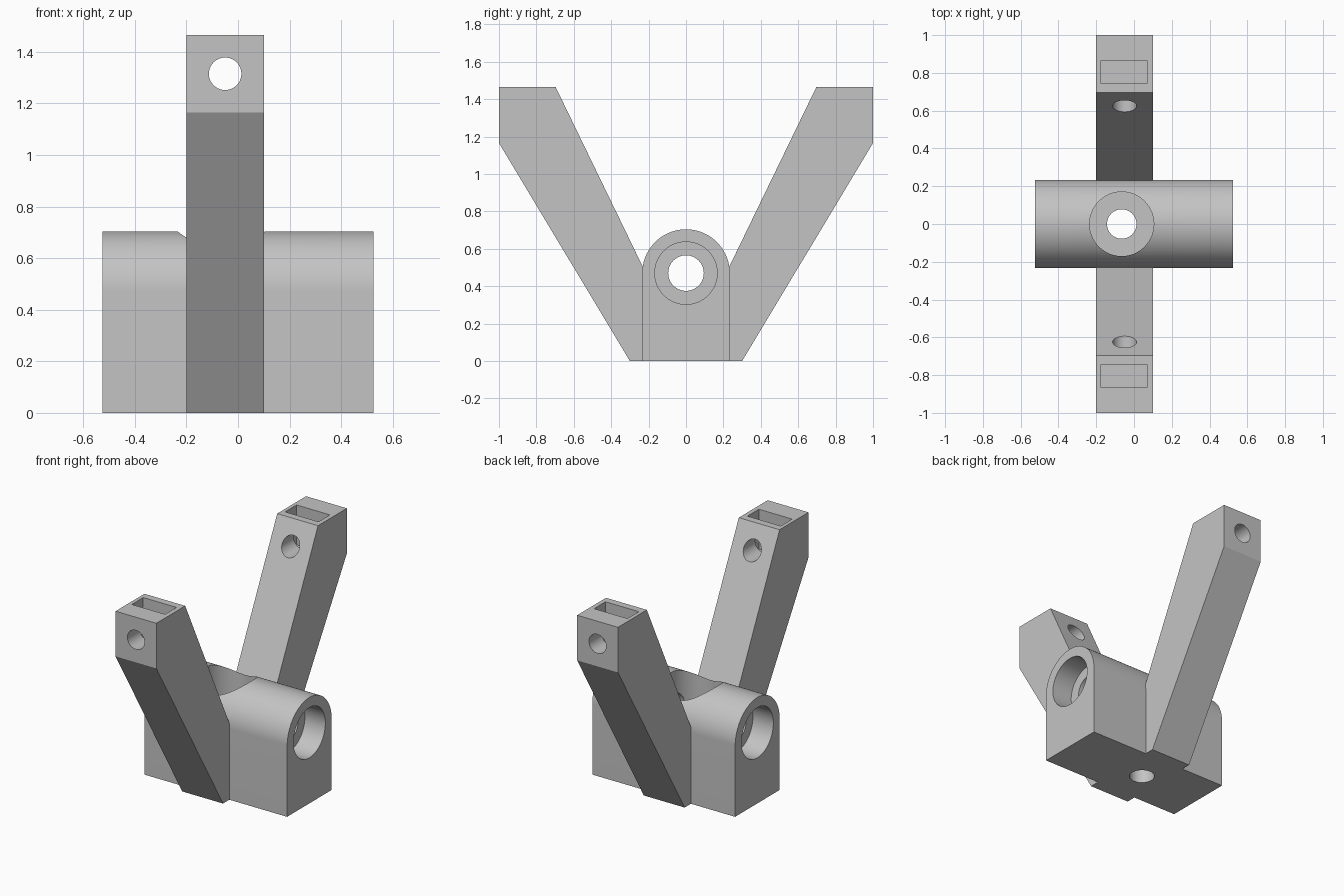
import bpy, bmesh, math
from mathutils import Matrix, Vector

if "Cube" in bpy.data.objects:
    bpy.data.objects.remove(bpy.data.objects["Cube"], do_unlink=True)

# Single material
grey = bpy.data.materials.new("light_grey")
grey.use_nodes = True
colour = (0.55, 0.55, 0.55, 1)
grey.diffuse_color = colour
grey.node_tree.nodes["Principled BSDF"].inputs["Base Color"].default_value = colour


def to_object(name, bm):
    bmesh.ops.recalc_face_normals(bm, faces=bm.faces)
    mesh = bpy.data.meshes.new(name)
    bm.to_mesh(mesh)
    bm.free()
    mesh.materials.append(grey)
    ob = bpy.data.objects.new(name, mesh)
    bpy.context.collection.objects.link(ob)
    return ob


def extrude_x(name, profile, x0, x1):
    """Solid from a (y, z) profile, swept from x0 to x1."""
    bm = bmesh.new()
    face = bm.faces.new([bm.verts.new((x0, y, z)) for y, z in profile])
    swept = bmesh.ops.extrude_face_region(bm, geom=[face])["geom"]
    verts = [v for v in swept if isinstance(v, bmesh.types.BMVert)]
    bmesh.ops.translate(bm, vec=(x1 - x0, 0, 0), verts=verts)
    return to_object(name, bm)


def rod(name, start, end, radius):
    """Cylinder between two points."""
    a, b = Vector(start), Vector(end)
    turn = Vector((0, 0, 1)).rotation_difference(b - a).to_matrix().to_4x4()
    bm = bmesh.new()
    bmesh.ops.create_cone(bm, cap_ends=True, segments=64, radius1=radius, radius2=radius,
                          depth=(b - a).length, matrix=Matrix.Translation((a + b) / 2) @ turn)
    return to_object(name, bm)


def combine(target, tool, operation):
    mod = target.modifiers.new("boolean", "BOOLEAN")
    mod.operation, mod.solver, mod.object = operation, "EXACT", tool
    bpy.context.view_layer.objects.active = target
    bpy.ops.object.modifier_apply(modifier=mod.name)
    bpy.data.objects.remove(tool, do_unlink=True)


# Arched block
half, axis, length = 0.234, 0.47, 0.525
arch = [(half * math.cos(math.pi * i / 48), axis + half * math.sin(math.pi * i / 48))
        for i in range(49)]
bracket = extrude_x("bracket", [(-half, 0), (half, 0)] + arch, -length, length)

# V-shaped pair of arms
side = [(0.3, 0), (1, 1.165), (1, 1.465), (0.697, 1.465), (half, 0.51), (0.1, 0.24)]
arms = extrude_x("arms", side + [(-y, z) for y, z in reversed(side)], -0.2, 0.1)
combine(bracket, arms, "UNION")

# Lengthwise bore with wider seats at both ends
cutters = [rod("bore", (-1, 0, axis), (1, 0, axis), 0.095)]
for s in (-1, 1):
    cutters.append(rod("end_seat", (s * 0.375, 0, axis), (s, 0, axis), 0.167))

# Vertical hole and its wide pocket
cutters.append(rod("vertical_hole", (-0.065, 0, -0.2), (-0.065, 0, 1), 0.078))
cutters.append(rod("top_pocket", (-0.065, 0, 0.3), (-0.065, 0, 1), 0.17))

# Bolt holes and nut slots at the arm tips
for s in (-1, 1):
    cutters.append(rod("bolt_hole", (-0.05, s * 0.4, 1.315), (-0.05, s * 1.2, 1.315), 0.063))
    slot = [(s * 0.745, 1.2), (s * 0.865, 1.2), (s * 0.865, 1.6), (s * 0.745, 1.6)]
    cutters.append(extrude_x("nut_slot", slot, -0.175, 0.07))

for cutter in cutters:
    combine(bracket, cutter, "DIFFERENCE")

# Smooth curved walls, sharp edges
bpy.ops.object.select_all(action="DESELECT")
bracket.select_set(True)
bpy.context.view_layer.objects.active = bracket
bpy.ops.object.shade_smooth_by_angle(angle=math.radians(30))
